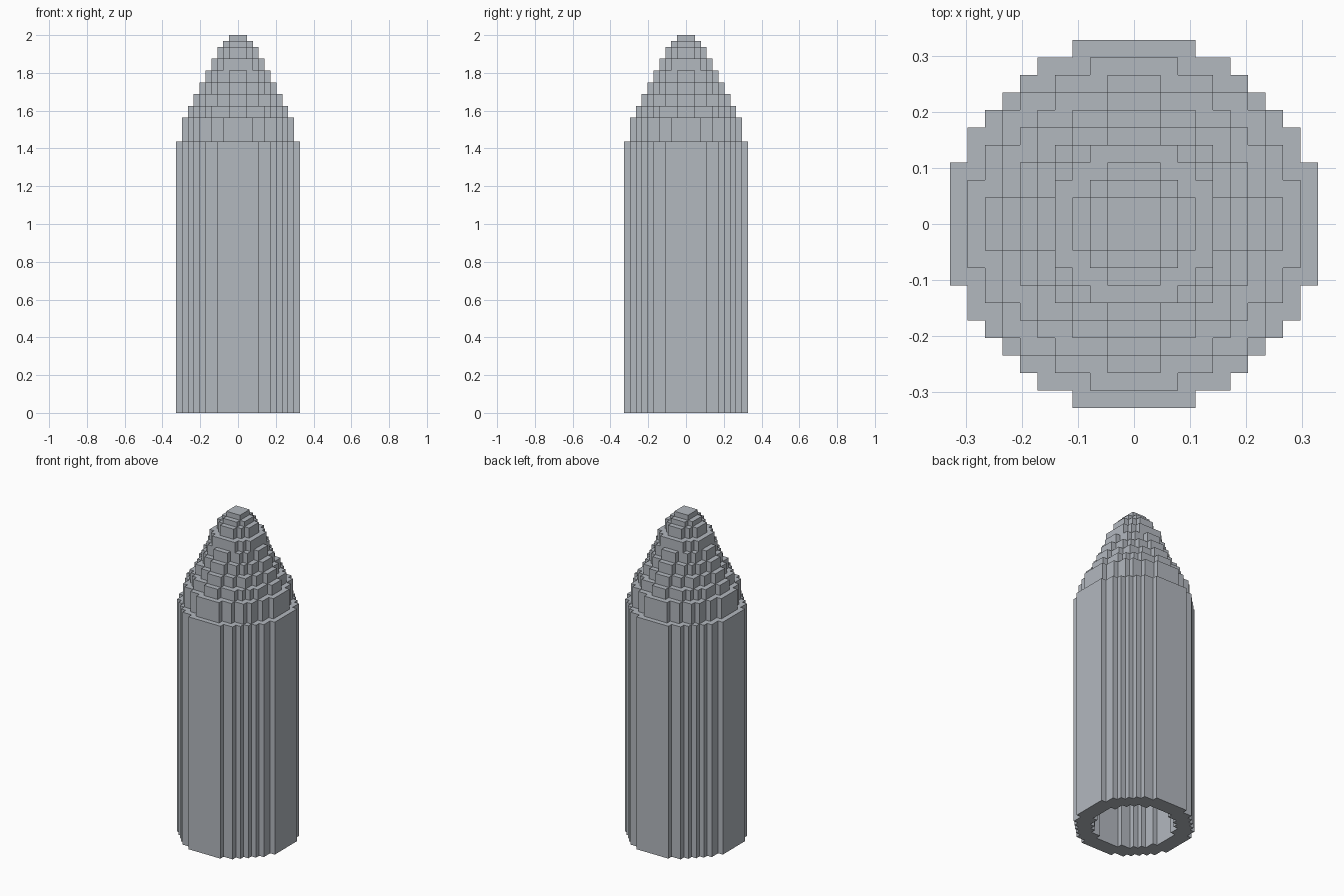
import bpy
import bmesh
import math

cube = bpy.data.objects.get("Cube")
if cube:
    bpy.data.objects.remove(cube, do_unlink=True)

U = 2 / 64  # size of one block

grey = bpy.data.materials.new("cool_grey")
grey.use_nodes = True
COLOUR = (0.45, 0.48, 0.52, 1)
grey.diffuse_color = COLOUR
grey.node_tree.nodes["Principled BSDF"].inputs["Base Color"].default_value = COLOUR


def disc_outline(radius):
    """Stair-stepped outline of a disc made of square blocks."""
    n = int(radius)
    width = {j: int(math.sqrt(radius ** 2 - j * j)) + 0.5 for j in range(-n, n + 1)}
    right = []
    for j in range(-n, n + 1):
        if width.get(j - 1) != width[j]:
            right.append((width[j], j - 0.5))
        if width.get(j + 1) != width[j]:
            right.append((width[j], j + 0.5))
    return right + [(-x, y) for x, y in reversed(right)]


def block_prism(name, radii, z0, z1):
    """Upright prism; a second radius cuts a hole through it."""
    bm = bmesh.new()
    for radius in radii:
        vs = [bm.verts.new((x * U, y * U, z0 * U)) for x, y in disc_outline(radius)]
        for a, b in zip(vs, vs[1:] + vs[:1]):
            bm.edges.new((a, b))
    if len(radii) == 1:
        bm.faces.new(vs)
    else:
        bmesh.ops.triangle_fill(bm, use_beauty=True, edges=bm.edges[:],
                                normal=(0, 0, 1))
    ext = bmesh.ops.extrude_face_region(bm, geom=bm.faces[:], use_keep_orig=True)
    top = [g for g in ext["geom"] if isinstance(g, bmesh.types.BMVert)]
    bmesh.ops.translate(bm, verts=top, vec=(0, 0, (z1 - z0) * U))
    bmesh.ops.recalc_face_normals(bm, faces=bm.faces[:])
    mesh = bpy.data.meshes.new(name)
    bm.to_mesh(mesh)
    bm.free()
    mesh.materials.append(grey)
    obj = bpy.data.objects.new(name, mesh)
    bpy.context.scene.collection.objects.link(obj)
    return obj


# Hollow cylindrical body, open at the bottom
block_prism("body_tube", (10.5, 7.5), 0, 46)

# Stepped nose: (radius, top height) in blocks
STEPS = [(9.3, 50), (8.15, 52), (7.15, 54), (6.15, 56), (5.15, 58),
         (4.5, 60), (3.2, 62), (2.3, 63), (1.5, 64)]
base = 46
for i, (radius, top) in enumerate(STEPS, 1):
    block_prism(f"nose_step_{i}", (radius,), base, top)
    base = top
